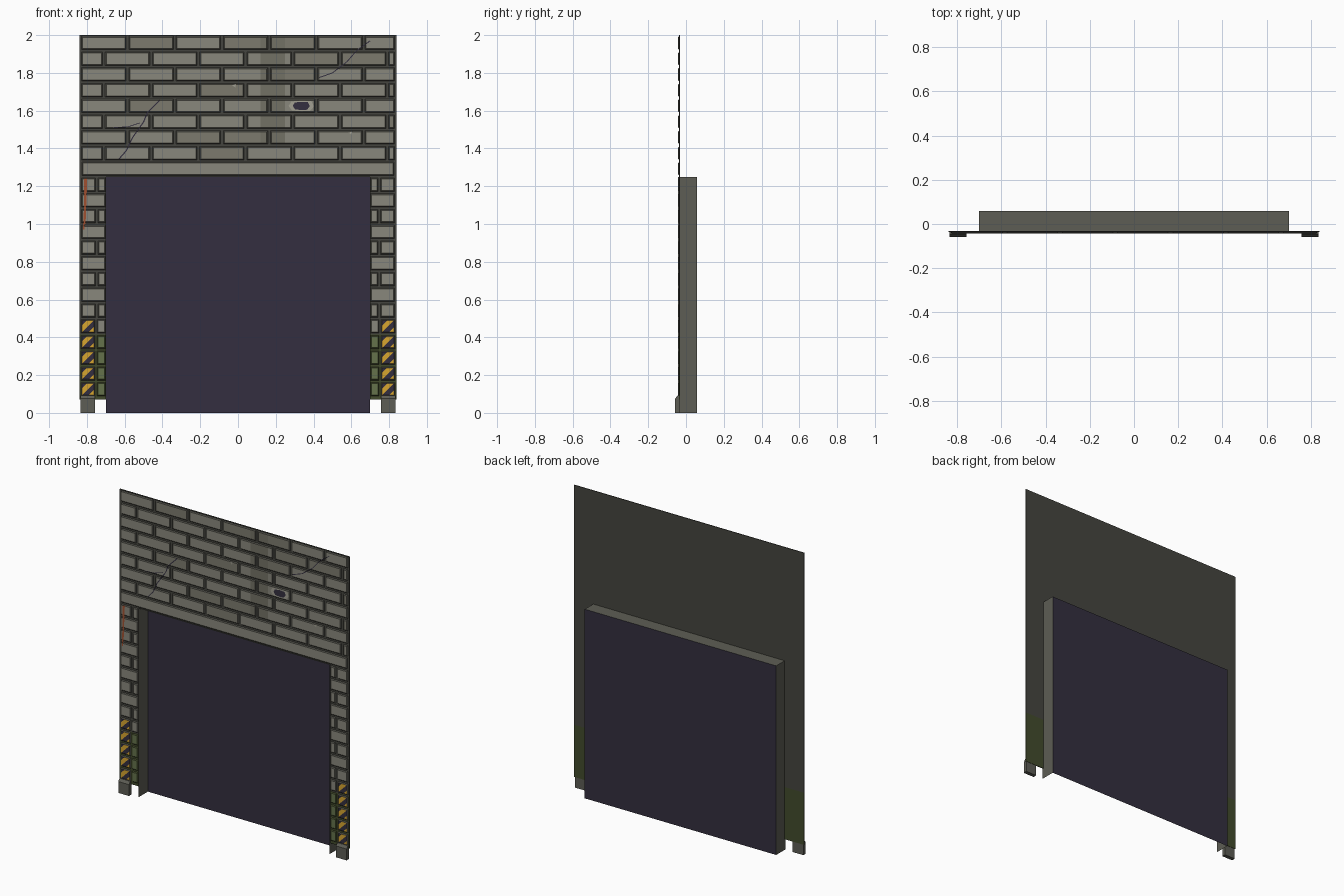
import bpy, bmesh, random
from mathutils import Vector

if "Cube" in bpy.data.objects:
    bpy.data.objects.remove(bpy.data.objects["Cube"])

random.seed(4)
ROW, BRICK = 2 / 24, 0.25
Y_FACE, Y_WALL, Y_BACK = -0.042, -0.036, 0.058


def mat(name, r, g, b):
    m = bpy.data.materials.new(name)
    m.diffuse_color = (r, g, b, 1)
    m.use_nodes = True
    m.node_tree.nodes["Principled BSDF"].inputs["Base Color"].default_value = m.diffuse_color
    return m


GREY = mat("stone", 0.25, 0.245, 0.2)
GREY_B = mat("stone_dark", 0.2, 0.195, 0.155)
STAIN = mat("stain", 0.17, 0.165, 0.13)
EDGE = mat("stone_edge", 0.085, 0.083, 0.07)
MORTAR = mat("mortar", 0.06, 0.06, 0.05)
JAMB = mat("jamb", 0.11, 0.11, 0.09)
MOSS = mat("moss", 0.13, 0.17, 0.07)
MOSS_WALL = mat("moss_mortar", 0.055, 0.07, 0.025)
DARK = mat("dark", 0.033, 0.028, 0.05)
YELLOW = mat("yellow", 0.68, 0.38, 0.03)
RUST = mat("rust", 0.35, 0.08, 0.03)
CHIP = mat("chip", 0.36, 0.35, 0.29)


def finish(name, bm, *mats):
    me = bpy.data.meshes.new(name)
    bm.to_mesh(me)
    bm.free()
    for m in mats:
        me.materials.append(m)
    ob = bpy.data.objects.new(name, me)
    bpy.context.collection.objects.link(ob)
    return ob


def block(bm, x0, x1, z0, z1, y0=Y_WALL, y1=Y_FACE, inset=0.006, back=False):
    """Block with a chamfered front; slot 0 is the front, slot 1 the sides."""
    def ring(y, d):
        return [bm.verts.new((x, y, z)) for x, z in
                ((x0 + d, z0 + d), (x1 - d, z0 + d), (x1 - d, z1 - d), (x0 + d, z1 - d))]
    base, front = ring(y0, 0), ring(y1, inset)
    bm.faces.new(front)
    for i in range(4):
        j = (i + 1) % 4
        bm.faces.new((base[i], base[j], front[j], front[i])).material_index = 1
    if back:
        bm.faces.new(base[::-1]).material_index = 1


def cut(bm, co, no):
    bmesh.ops.bisect_plane(bm, geom=bm.verts[:] + bm.edges[:] + bm.faces[:],
                           plane_co=co, plane_no=no)


def sheet(name, quads, m):
    bm = bmesh.new()
    for q in quads:
        bm.faces.new([bm.verts.new(p) for p in q])
    return finish(name, bm, m)


def decal(name, polys, m, y):
    return sheet(name, [[(x, y, z) for x, z in p] for p in polys], m)


# mortar backing: header and two piers, mossy near the ground
bm = bmesh.new()
block(bm, -0.84, 0.84, 1.25, 2.0, -0.031, Y_WALL, 0, True)
for a, b in ((-0.84, -0.70), (0.70, 0.84)):
    block(bm, a, b, 0.415, 1.25, -0.031, Y_WALL, 0, True)
finish("wall_backing", bm, MORTAR, MORTAR)
bm = bmesh.new()
for a, b in ((-0.84, -0.70), (0.70, 0.84)):
    block(bm, a, b, 0.07, 0.415, -0.031, Y_WALL, 0, True)
finish("wall_backing_mossy", bm, MOSS_WALL, MOSS_WALL)

# brick courses above the opening, in two tones
tones = [bmesh.new(), bmesh.new()]
for r in range(8):
    top = 2 - r * ROW
    x = -0.835 - (BRICK / 2 if r % 2 else 0)
    while x < 0.83:
        a, b = max(x, -0.835) + 0.007, min(x + BRICK, 0.835) - 0.007
        block(tones[random.random() < 0.2], a, b, top - ROW + 0.006, top - 0.006)
        x += BRICK

# pier bricks with alternating joints; lowest five courses carry hazard plates
moss, hazard = bmesh.new(), bmesh.new()
for r in range(14):
    z0, z1 = ROW * (r + 1) + 0.006, ROW * (r + 2) - 0.006
    for s in (-1, 1):
        def pier(bm, a, b):
            block(bm, min(s * a, s * b), max(s * a, s * b), z0, z1)
        if r < 5:
            pier(hazard, 0.757, 0.832)
            pier(moss if r < 4 else tones[0], 0.702, 0.747)
        elif r % 2:
            pier(tones[0], 0.755, 0.828)
            pier(tones[0], 0.702, 0.742)
        else:
            pier(tones[0], 0.702, 0.828)

# damp stain running down the upper courses
for bm, name, m in ((tones[0], "bricks", GREY), (tones[1], "bricks_dark", GREY_B)):
    for x in (0.12, 0.25):
        cut(bm, (x, 0, 0), (1, 0, 0))
    for f in bm.faces:
        c = f.calc_center_median()
        if f.material_index == 0 and 0.12 < c.x < 0.25 and c.z > 1.42:
            f.material_index = 2
    finish(name, bm, m, EDGE, STAIN)
finish("bricks_mossy", moss, MOSS, MOSS_WALL)

# diagonal hazard stripes
for s in (-1, 1):
    for r in range(5):
        cx, cz = s * 0.795, ROW * (r + 1.5)
        faces = [f for f in hazard.faces if f.material_index in (0, 2)
                 and (f.calc_center_median() - Vector((cx, Y_FACE, cz))).length < 0.04]
        for k in (-0.036, 0, 0.036):
            geom = set(faces)
            for f in faces:
                geom.update(f.edges, f.verts)
            res = bmesh.ops.bisect_plane(hazard, geom=list(geom), plane_co=(cx + k, 0, cz),
                                         plane_no=(1, 0, -1))
            faces = [g for g in res["geom"] if isinstance(g, bmesh.types.BMFace)]
        for f in faces:
            c = f.calc_center_median()
            u = (c.x - cx) - (c.z - cz)
            f.material_index = 2 if (u < -0.036 or 0 < u < 0.036) else 0
finish("hazard_plates", hazard, YELLOW, EDGE, DARK)

# lintel
bm = bmesh.new()
block(bm, -0.827, 0.827, 1.256, 1.328)
finish("lintel", bm, GREY, EDGE)

# recessed opening: jambs, soffit and dark back panel
w, h, f, k = 0.70, 1.25, Y_FACE, Y_BACK
sheet("opening_frame", [
    [(-w, f, 0), (-w, k, 0), (-w, k, h), (-w, f, h)],
    [(w, f, 0), (w, f, h), (w, k, h), (w, k, 0)],
    [(-w, f, h), (-w, k, h), (w, k, h), (w, f, h)]], JAMB)
sheet("back_panel", [[(-w, k, 0), (w, k, 0), (w, k, h), (-w, k, h)]], DARK)

# corner guard feet with sloped tops
for s, side in ((-1, "left"), (1, "right")):
    bm = bmesh.new()
    a, b = sorted((s * 0.757, s * 0.835))
    prof = [(-0.033, 0), (-0.058, 0), (-0.058, 0.075), (-0.045, 0.092), (-0.033, 0.092)]
    L = [bm.verts.new((a, y, z)) for y, z in prof]
    R = [bm.verts.new((b, y, z)) for y, z in prof]
    bm.faces.new(L)
    bm.faces.new(R)
    for i in range(5):
        j = (i + 1) % 5
        bm.faces.new((L[i], L[j], R[j], R[i]))
    bmesh.ops.recalc_face_normals(bm, faces=bm.faces)
    finish("foot_" + side, bm, JAMB)


# cracks as thin tapering ribbons
def crack(name, pts, wd=0.004):
    n = len(pts) - 1
    q = []
    for i in range(n):
        (ax, az), (bx, bz) = pts[i], pts[i + 1]
        d = Vector((bx - ax, bz - az)).normalized()
        nx, nz = -d.y * wd / 2, d.x * wd / 2
        q.append([(ax - nx, az - nz), (bx - nx, bz - nz), (bx + nx, bz + nz), (ax + nx, az + nz)])
    decal(name, q, DARK, Y_FACE - 0.0008)


crack("crack_left", [(-0.63, 1.344), (-0.59, 1.39), (-0.56, 1.455), (-0.5, 1.54), (-0.48, 1.59), (-0.415, 1.655)], 0.006)
crack("crack_branch", [(-0.66, 1.51), (-0.58, 1.515), (-0.52, 1.535)])
crack("crack_right", [(0.43, 1.775), (0.5, 1.8), (0.575, 1.857), (0.63, 1.92), (0.70, 1.97)], 0.005)

# chipped hole and small chips
hx, hz = 0.335, 1.625
hole = [(-.045, 0), (-.033, -.018), (0, -.022), (.03, -.02), (.045, -.002), (.035, .02), (0, .022), (-.035, .018)]
decal("hole_rim", [[(hx + 1.5 * x, hz + 1.3 * z) for x, z in hole]], CHIP, Y_FACE - 0.0006)
decal("hole", [[(hx + x, hz + z) for x, z in hole]], DARK, Y_FACE - 0.0012)
decal("chips", [[(x - .012, z), (x + .006, z - .012), (x + .01, z + .008)]
                for x, z in ((-0.02, 1.735), (0.595, 1.485))], CHIP, Y_FACE - 0.0006)

# rust streaks on the left pier
decal("rust_streaks", [[(-0.815, 1.0), (-0.807, 1.0), (-0.798, 1.24), (-0.815, 1.24)],
                       [(-0.82, 0.97), (-0.812, 0.97), (-0.812, 1.06), (-0.818, 1.06)]], RUST, Y_FACE - 0.0006)
